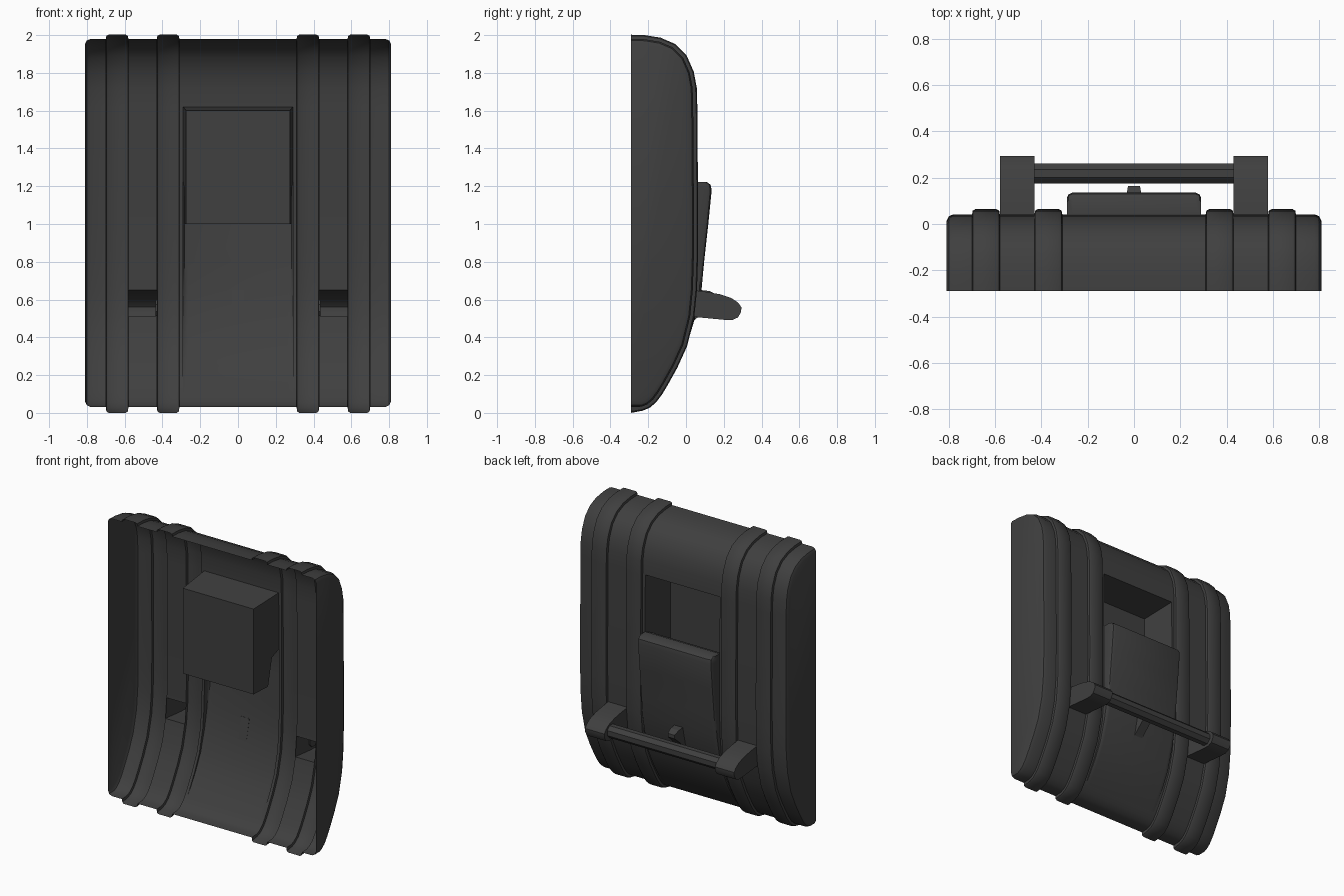
import bpy, bmesh, math
from mathutils import Vector

if "Cube" in bpy.data.objects:
    bpy.data.objects.remove(bpy.data.objects["Cube"])

dark = bpy.data.materials.new("dark_plastic")
dark.diffuse_color = (0.05, 0.05, 0.05, 1)
dark.use_nodes = True
dark.node_tree.nodes["Principled BSDF"].inputs["Base Color"].default_value = dark.diffuse_color


def make(name, verts, faces, angle=35):
    me = bpy.data.meshes.new(name)
    me.from_pydata(verts, [], faces)
    bm = bmesh.new()
    bm.from_mesh(me)
    bmesh.ops.remove_doubles(bm, verts=bm.verts, dist=0.0005)
    bmesh.ops.recalc_face_normals(bm, faces=bm.faces)
    bm.to_mesh(me)
    bm.free()
    ob = bpy.data.objects.new(name, me)
    bpy.context.collection.objects.link(ob)
    me.materials.append(dark)
    bpy.ops.object.select_all(action='DESELECT')
    ob.select_set(True)
    bpy.context.view_layer.objects.active = ob
    bpy.ops.object.shade_smooth_by_angle(angle=math.radians(angle))
    return ob


def grid_faces(rows, cols, skip=lambda i, j: False):
    return [(i * cols + j, i * cols + j + 1, (i + 1) * cols + j + 1, (i + 1) * cols + j)
            for i in range(rows - 1) for j in range(cols - 1) if not skip(i, j)]


# Side profile (y, z) of the shell, top to bottom
prof = [(-.29, 1.98), (-.22, 1.978), (-.14, 1.965), (-.07, 1.935), (-.015, 1.88),
        (.02, 1.80), (.035, 1.72), (.038, 1.62), (.041, 1.222), (.042, 1.0), (.041, .8),
        (.036, .65), (.022, .51), (-.015, .36), (-.065, .25), (-.115, .16), (-.145, .11),
        (-.175, .07), (-.205, .045), (-.235, .033), (-.29, .03)]


def base_y(z):
    for (y0, z0), (y1, z1) in zip(prof, prof[1:]):
        if z1 <= z <= z0:
            return y1 + (y0 - y1) * (z - z1) / (z0 - z1)
    return prof[-1][0]


def offset_profile(d):
    out = []
    for i, (y, z) in enumerate(prof):
        if i in (0, len(prof) - 1):
            out.append((y, z + (d if i == 0 else -d * 1.35)))
            continue
        a, b = Vector(prof[i - 1]), Vector(prof[i + 1])
        t = (b - a).normalized()
        out.append((y - t.y * d, z + t.x * d))
    return out


# Shell skin: stations across the width, raised where the ribs run
def rib(a, b):
    return [(a, 0), (a + .003, .016), (a + .014, .022), (b - .014, .022), (b - .003, .016), (b, 0)]


half = [(.29, 0)] + rib(.31, .43) + rib(.58, .70) + [(.78, 0), (.80, -.008), (.81, -.028)]
stations = [(-x, d) for x, d in reversed(half)] + half
n = len(prof)
verts = []
for x, d in stations:
    verts += [(x, y, z) for y, z in offset_profile(d)]


def hole(i, j):
    mid = abs(stations[i][0] + stations[i + 1][0]) / 2
    z0, z1 = prof[j][1], prof[j + 1][1]
    if mid < .1:
        return z0 <= 1.62 and z1 >= .11
    return .45 < mid < .56 and z0 <= .65 and z1 >= .51


faces = grid_faces(len(stations), n, hole)
faces += [tuple(range(n)), tuple(range(len(verts) - n, len(verts)))]
make("shell", verts, faces)

# Bulging lid over the lower middle, rounded along its edges
path = [(-.145, .11), (-.11, .155), (-.05, .25), (.005, .36), (.05, .51), (.082, .65),
        (.096, .8), (.118, 1.0), (.136, 1.18), (.13, 1.208), (.11, 1.222), (.041, 1.222)]
verts = []
for y, z in path:
    b = base_y(z)
    h = max(y - b, 0)
    s = [(.29, b), (.29, b + h * .75), (.283, b + h * .92), (.265, y)]
    verts += [(-x, yy, z) for x, yy in s] + [(x, yy, z) for x, yy in reversed(s)]
make("lid", verts, grid_faces(len(path), 8))

# Recessed pocket above and behind the lid: (y, z, half width)
pocket = [(.038, 1.62, .29), (-.22, 1.60, .275), (-.22, 1.0, .275),
          (-.07, 1.0, .283), (-.03, 1.19, .285), (.041, 1.222, .29)]
verts = [(s * w, y, z) for y, z, w in pocket for s in (-1, 1)]
k = len(pocket)
make("pocket", verts, grid_faces(k, 2) + [tuple(range(0, 2 * k, 2)), tuple(range(1, 2 * k, 2))], 20)

# Two hollow arms, open toward the inside of the shell
arm = [(.036, .65), (.10, .642), (.18, .628), (.24, .608), (.275, .585), (.293, .56),
       (.292, .535), (.275, .505), (.245, .492), (.20, .493), (.022, .51)]
k = len(arm)
for side, s in (("left", -1), ("right", 1)):
    verts = [(s * x, y, z) for y, z in arm for x in (.43, .58)]
    make(side + "_arm", verts,
         grid_faces(k, 2) + [tuple(range(0, 2 * k, 2)), tuple(range(1, 2 * k, 2))])

# Eight-sided handle bar between the arms
verts = []
for x in (-.437, .437):
    for i in range(8):
        a = math.radians(22.5 + 45 * i)
        verts.append((x, .218 + .046 * math.cos(a), .555 + .046 * math.sin(a)))
faces = [(i, (i + 1) % 8, 8 + (i + 1) % 8, 8 + i) for i in range(8)]
make("handle_bar", verts, faces + [tuple(range(8)), tuple(range(8, 16))])

# Small wedge latch on the lid
side_pts = [(.045, .49), (.08, .65), (.125, .645), (.165, .625), (.165, .60), (.12, .56)]
k = len(side_pts)
verts = [(s * (.026 if y > .15 else .032), y, z) for y, z in side_pts for s in (-1, 1)]
faces = grid_faces(k, 2) + [tuple(range(0, 2 * k, 2)), tuple(range(1, 2 * k, 2)),
                            (2 * k - 2, 2 * k - 1, 1, 0)]
make("latch", verts, faces, 20)
